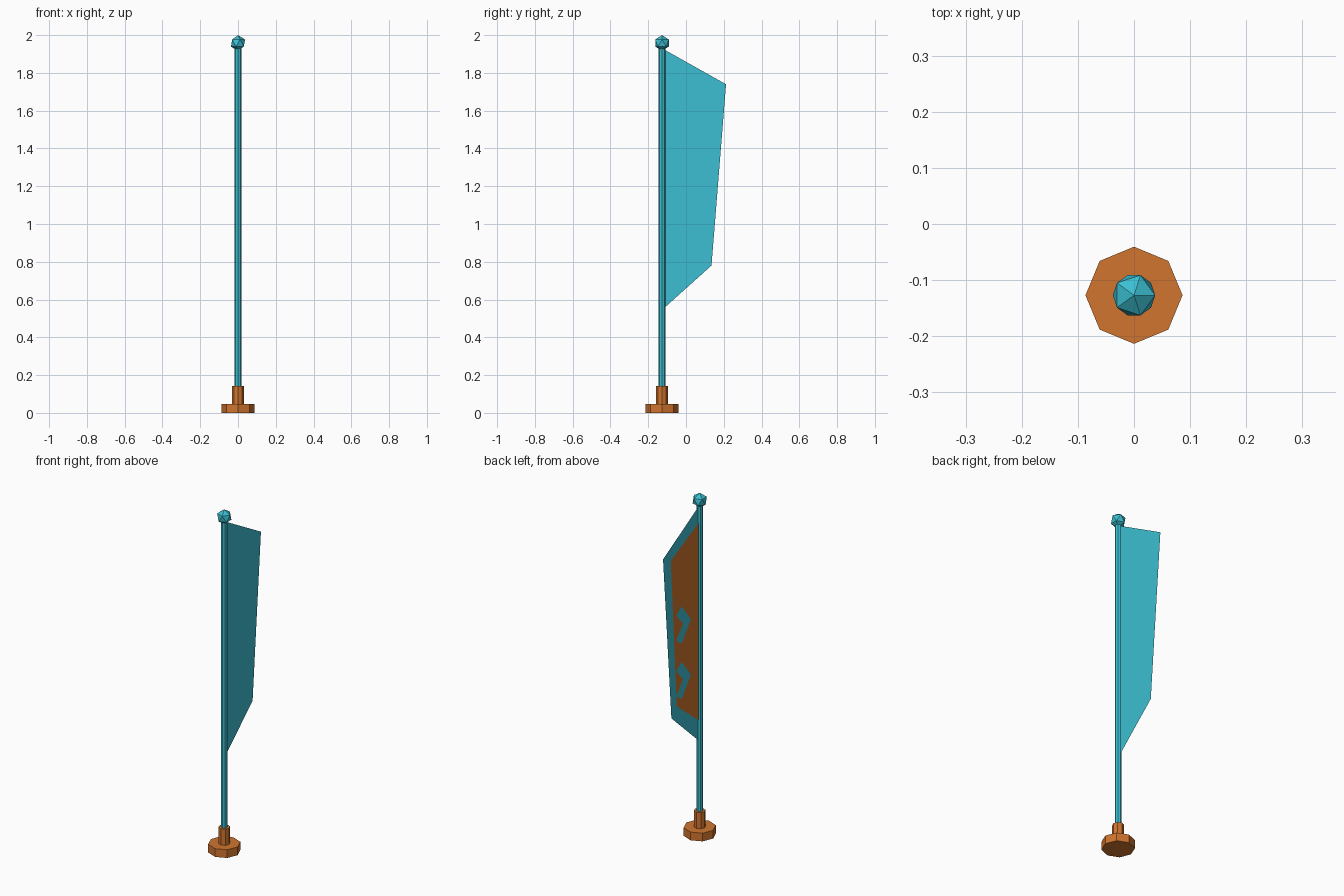
import bpy, bmesh
from mathutils import Matrix

if "Cube" in bpy.data.objects:
    bpy.data.objects.remove(bpy.data.objects["Cube"])

POLE_Y = -0.127


def material(name, rgb):
    m = bpy.data.materials.new(name)
    m.diffuse_color = (*rgb, 1)
    m.use_nodes = True
    m.node_tree.nodes["Principled BSDF"].inputs["Base Color"].default_value = m.diffuse_color
    return m


teal = material("teal", (0.045, 0.521, 0.644))
orange = material("orange", (0.630, 0.176, 0.028))


def add_object(name, bm, mat):
    mesh = bpy.data.meshes.new(name)
    bm.to_mesh(mesh)
    bm.free()
    mesh.materials.append(mat)
    ob = bpy.data.objects.new(name, mesh)
    bpy.context.collection.objects.link(ob)
    return ob


def prism(name, radius, z0, z1, mat):
    """Eight-sided upright cylinder on the pole axis."""
    bm = bmesh.new()
    bmesh.ops.create_cone(bm, cap_ends=True, segments=8, radius1=radius,
                          radius2=radius, depth=z1 - z0,
                          matrix=Matrix.Translation((0, POLE_Y, (z0 + z1) / 2)))
    return add_object(name, bm, mat)


def sheet(name, x, points, mat):
    """Flat cloth piece from (y, z) points, facing -x."""
    bm = bmesh.new()
    face = bm.faces.new([bm.verts.new((x, y, z)) for y, z in points])
    face.normal_update()
    if face.normal.x > 0:
        face.normal_flip()
    return add_object(name, bm, mat)


# Stand and pole
prism("base", 0.0865, 0.0, 0.048, orange)
prism("collar", 0.031, 0.048, 0.143, orange)
prism("pole", 0.0175, 0.143, 1.94, teal)

# Faceted ball on top of the pole
bm = bmesh.new()
bmesh.ops.create_icosphere(bm, subdivisions=1, radius=0.042,
                           matrix=Matrix.Translation((0, POLE_Y, 1.958)))
add_object("finial", bm, teal)

# Banner cloth
sheet("banner", 0.0, [(-0.118, 1.925), (0.212, 1.74), (0.135, 0.78), (-0.118, 0.553)], teal)

# Inner panel on the left side of the cloth
sheet("banner_panel", -0.003,
      [(-0.118, 1.834), (0.145, 1.706), (0.09, 0.834), (-0.118, 0.671)], orange)

# Two chevrons on the panel
chevron = [(0.049, 1.405), (-0.037, 1.297), (0.049, 1.187),
           (0.099, 1.222), (0.036, 1.297), (0.099, 1.370)]
for i in range(2):
    sheet(f"chevron_{i + 1}", -0.006, [(y, z - 0.325 * i) for y, z in chevron], teal)
